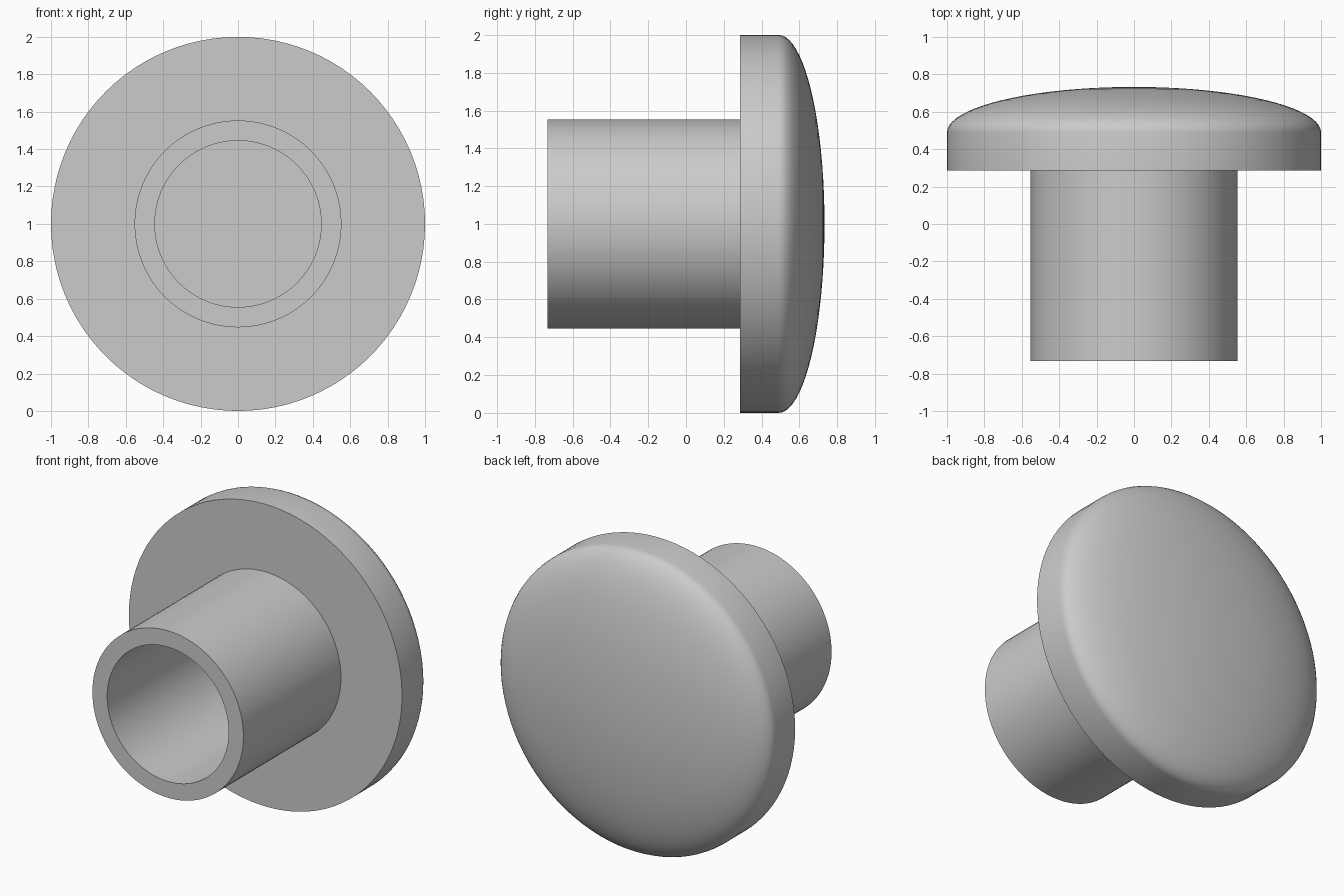
import bpy, bmesh, math
from mathutils import Vector

if "Cube" in bpy.data.objects:
    bpy.data.objects.remove(bpy.data.objects["Cube"])

SIDES = 96
CENTRE = Vector((0, 0, 1))


def lathe(name, profile):
    """Spin (radius, y) points around the horizontal axis through CENTRE."""
    bm = bmesh.new()
    verts = [bm.verts.new((r, y, 1)) for r, y in profile]
    edges = [bm.edges.new(pair) for pair in zip(verts, verts[1:])]
    bmesh.ops.spin(bm, geom=verts + edges, cent=CENTRE, axis=(0, 1, 0),
                   angle=math.tau, steps=SIDES, use_duplicate=False)
    bmesh.ops.remove_doubles(bm, verts=bm.verts, dist=0.0001)
    bmesh.ops.recalc_face_normals(bm, faces=bm.faces)
    mesh = bpy.data.meshes.new(name)
    bm.to_mesh(mesh)
    bm.free()
    obj = bpy.data.objects.new(name, mesh)
    bpy.context.collection.objects.link(obj)
    bpy.context.view_layer.objects.active = obj
    obj.select_set(True)
    bpy.ops.object.shade_smooth_by_angle(angle=math.radians(35))
    obj.select_set(False)


# Blind bore, tube wall and flat flange
profile = [(0, 0.287), (0.445, 0.287), (0.445, -0.733), (0.553, -0.733),
           (0.553, 0.287), (1, 0.287)]
# Elliptical domed cap, from the rim to the centre
STEPS = 20
for i in range(STEPS + 1):
    a = math.pi / 2 * i / STEPS
    profile.append((math.cos(a), 0.49 + 0.243 * math.sin(a)))

lathe("plug_cap", profile)
